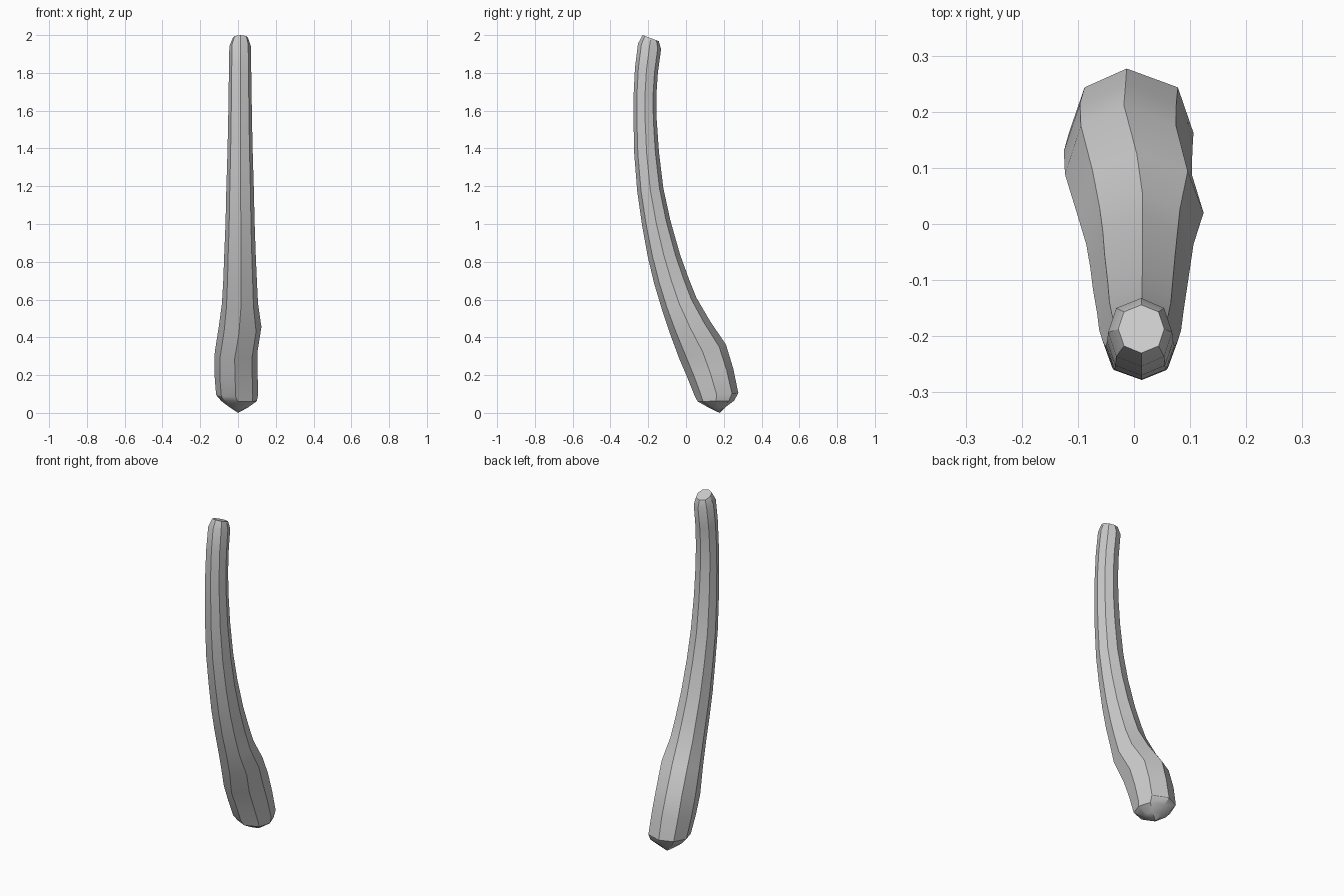
import bpy, bmesh, math

# Sections: front (y, z), back (y, z), left x, right x, ridge x
SECTIONS = [
    (0.125, 0.025, 0.215, 0.035, -0.045, 0.055, 0.000),
    (0.062, 0.060, 0.255, 0.065, -0.088, 0.100, 0.000),
    (0.048, 0.085, 0.277, 0.105, -0.116, 0.106, -0.013),
    (0.010, 0.180, 0.250, 0.235, -0.125, 0.104, -0.015),
    (-0.035, 0.285, 0.212, 0.360, -0.123, 0.103, -0.018),
    (-0.085, 0.420, 0.125, 0.490, -0.102, 0.124, 0.005),
    (-0.128, 0.550, 0.055, 0.610, -0.085, 0.106, 0.015),
    (-0.170, 0.690, 0.015, 0.710, -0.078, 0.100, 0.015),
    (-0.203, 0.830, -0.032, 0.840, -0.073, 0.094, 0.015),
    (-0.232, 0.990, -0.083, 1.020, -0.066, 0.088, 0.015),
    (-0.258, 1.170, -0.120, 1.190, -0.062, 0.084, 0.014),
    (-0.274, 1.370, -0.143, 1.380, -0.056, 0.078, 0.014),
    (-0.278, 1.550, -0.155, 1.550, -0.052, 0.074, 0.014),
    (-0.277, 1.690, -0.157, 1.680, -0.050, 0.072, 0.013),
    (-0.270, 1.830, -0.149, 1.800, -0.048, 0.070, 0.013),
    (-0.254, 1.955, -0.132, 1.925, -0.046, 0.068, 0.013),
    (-0.230, 2.000, -0.144, 1.968, -0.028, 0.054, 0.013),
]


def octagon_ring(bm, fy, fz, by, bz, left, right, ridge):
    """Eight-sided ring tilted between a front and a back ridge point."""
    ring = []
    for i in range(8):
        a = i * math.pi / 4
        t = 0.5 - 0.5 * math.cos(a)
        s = math.sin(a)
        middle = (left + right) / 2
        half = (right - left) / 2
        x = ridge if i in (0, 4) else middle + s * half * (1.06 if i % 2 else 1)
        ring.append(bm.verts.new((x, fy + (by - fy) * t, fz + (bz - fz) * t)))
    return ring


# Curved club: octagonal loft from swollen foot to slim handle
bm = bmesh.new()
rings = [octagon_ring(bm, *s) for s in SECTIONS]
for lo, hi in zip(rings, rings[1:]):
    for i in range(8):
        j = (i + 1) % 8
        bm.faces.new((lo[i], lo[j], hi[j], hi[i]))

# Flat handle end and pointed foot
bm.faces.new(rings[-1])
tip = bm.verts.new((0.0, 0.178, 0.0))
for i in range(8):
    bm.faces.new((rings[0][(i + 1) % 8], rings[0][i], tip))
bmesh.ops.recalc_face_normals(bm, faces=bm.faces)

mesh = bpy.data.meshes.new("club")
bm.to_mesh(mesh)
bm.free()
club = bpy.data.objects.new("club", mesh)
bpy.context.collection.objects.link(club)

# Hard ridges, soft bends along the length
bpy.context.view_layer.objects.active = club
club.select_set(True)
bpy.ops.object.shade_smooth_by_angle(angle=math.radians(28))
